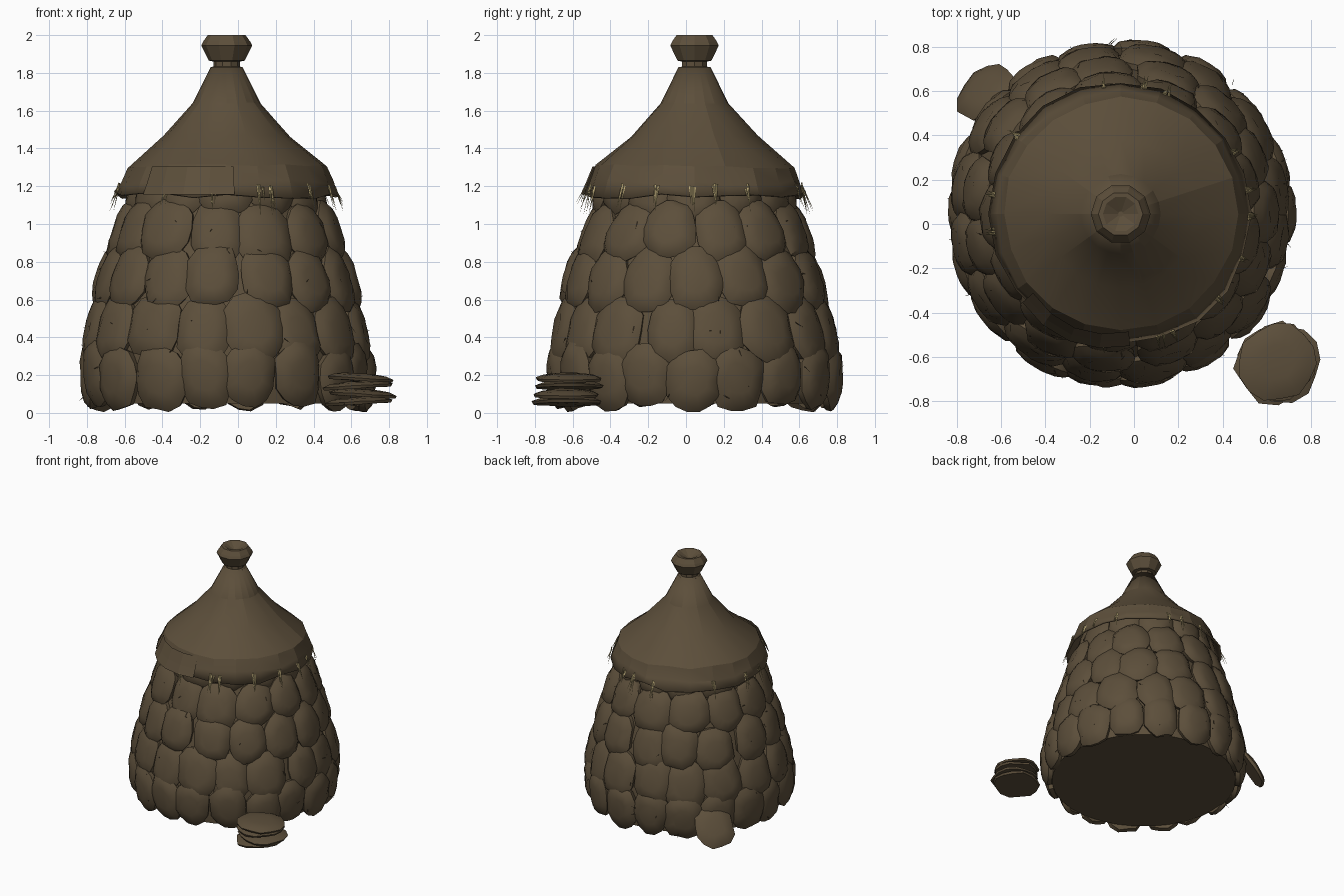
import bpy, bmesh, random
from math import sin, cos, pi, radians
from mathutils import Vector

random.seed(4)
cube = bpy.data.objects.get("Cube")
if cube:
    bpy.data.objects.remove(cube, do_unlink=True)

AXIS = Vector((-0.06, 0.045, 0))


def material(name, rgb):
    m = bpy.data.materials.new(name)
    m.use_nodes = True
    m.diffuse_color = (*rgb, 1)
    bsdf = next(n for n in m.node_tree.nodes if n.type == 'BSDF_PRINCIPLED')
    bsdf.inputs["Base Color"].default_value = (*rgb, 1)
    return m


BROWN = material("dark bark brown", (0.107, 0.077, 0.043))
STRAW = material("pale straw", (0.5, 0.4, 0.19))


def finish(bm, name, mat, smooth=None):
    bmesh.ops.recalc_face_normals(bm, faces=bm.faces)
    mesh = bpy.data.meshes.new(name)
    bm.to_mesh(mesh)
    bm.free()
    ob = bpy.data.objects.new(name, mesh)
    bpy.context.collection.objects.link(ob)
    mesh.materials.append(mat)
    if smooth:
        bpy.ops.object.select_all(action='DESELECT')
        bpy.context.view_layer.objects.active = ob
        ob.select_set(True)
        bpy.ops.object.shade_smooth_by_angle(angle=radians(smooth))
    return ob


def around(angle, r, z):
    """Point at an angle, radius and height about the hut's axis."""
    return AXIS + Vector((r * cos(angle), r * sin(angle), z))


def lathe(profile, sides, jitter=0.0, caps=(False, False)):
    bm = bmesh.new()
    rings = []
    for i, (r, z) in enumerate(profile):
        amount = jitter * i / len(profile)
        rings.append([bm.verts.new(around(2 * pi * k / sides,
                      r * (1 + random.uniform(-amount, amount)),
                      z + random.uniform(-amount, amount))) for k in range(sides)])
    for a, b in zip(rings, rings[1:]):
        for k in range(sides):
            n = (k + 1) % sides
            bm.faces.new((a[k], a[n], b[n], b[k]))
    for ring, cap in zip((rings[0], rings[-1]), caps):
        if cap:
            bm.faces.new(ring)
    return bm


def add_scale(bm, place, width, height, dome, thick, sides=14):
    """Domed rounded shingle; place(u, v, out) maps it into space."""
    wobble = [random.uniform(0.92, 1.07) for _ in range(sides)]
    skew = random.uniform(-0.15, 0.15)

    def ring(size, out):
        verts = []
        for k in range(sides):
            a = 2 * pi * k / sides
            c, s = cos(a), sin(a)
            # squarish oval outline
            q = size * wobble[k] / (abs(c) ** 2.6 + abs(s) ** 2.6) ** (1 / 2.6)
            u, v = c * q * width / 2, s * q * height / 2
            lump = random.uniform(-0.08, 0.08) * dome
            verts.append(bm.verts.new(place(u + skew * v * 0.3, v, out + lump)))
        return verts

    rings = [ring(0.45, dome * 0.92), ring(0.78, dome * 0.62),
             ring(1.0, 0), ring(0.96, -thick)]
    bm.faces.new(rings[0])
    bm.faces.new(rings[-1])
    for a, b in zip(rings, rings[1:]):
        for k in range(sides):
            n = (k + 1) % sides
            bm.faces.new((a[k], a[n], b[n], b[k]))


def add_blade(bm, base, tip, side):
    """Thin tapering four-sided sliver."""
    out = (tip - base).cross(side).normalized() * side.length * 0.5
    ring = [bm.verts.new(base + o) for o in (side, out, -side, -out)]
    end = bm.verts.new(tip)
    bm.faces.new(ring)
    for k in range(4):
        bm.faces.new((ring[k], ring[(k + 1) % 4], end))


# Inner wall
wall = [(0.70, 0.05), (0.72, 0.25), (0.69, 0.45), (0.63, 0.7),
        (0.55, 0.95), (0.46, 1.15), (0.42, 1.3)]
finish(lathe(wall, 32, caps=(True, True)), "inner_wall", BROWN, 40)

# Overlapping rows of shingles: bottom z, top z, bottom r, top r, count
rows = [(0.03, 0.35, 0.73, 0.745, 18),
        (0.28, 0.62, 0.745, 0.665, 16),
        (0.55, 0.87, 0.69, 0.60, 15),
        (0.81, 1.11, 0.615, 0.51, 13),
        (1.04, 1.33, 0.51, 0.43, 12)]
for i, (z0, z1, r0, r1, count) in enumerate(rows):
    bm = bmesh.new()
    for k in range(count):
        angle = 2 * pi * (k + 0.5 * (i % 2)) / count + random.uniform(-0.04, 0.04)
        mid_z = (z0 + z1) / 2 + random.uniform(-0.02, 0.02)
        push = random.uniform(-0.008, 0.012)

        def place(u, v, out):
            t = v / (z1 - z0) + 0.5
            r = r0 + (r1 - r0) * t + out + push
            return around(angle + u / r0, r, max(0.005, mid_z + v))
        add_scale(bm, place, 2 * pi * r0 / count * random.uniform(1.04, 1.2),
                  (z1 - z0) * random.uniform(1.0, 1.1), 0.045, 0.035)
    finish(bm, f"shingle_row_{i + 1}", BROWN, 50)

# Tiny twigs on the shingles
bm = bmesh.new()
for z0, z1, r0, r1, count in rows[:4]:
    for k in range(count):
        a = random.uniform(0, 2 * pi)
        t = random.uniform(0.1, 0.7)
        r = r0 + (r1 - r0) * t + 0.03
        z = z0 + (z1 - z0) * t
        add_blade(bm, around(a, r, z),
                  around(a + random.uniform(-0.04, 0.04), r + 0.025,
                         z + random.uniform(-0.04, 0.03)), Vector((0, 0, 0.004)))
finish(bm, "twigs", BROWN)

# Conical roof with a ragged hem
roof_profile = [(0.085, 1.83), (0.18, 1.64), (0.335, 1.465),
                (0.525, 1.305), (0.56, 1.22), (0.59, 1.155)]
roof = finish(lathe(roof_profile, 20, 0.022), "roof", BROWN, 15)
shell = roof.modifiers.new("thickness", 'SOLIDIFY')
shell.thickness = 0.015
shell.offset = -1

# Loose overlapping flap on the front of the roof
bm = bmesh.new()
strips = []
for k in range(5):
    a = radians(222 + k * 13)
    lift = 0.022 * sin(pi * k / 4) + 0.006
    strips.append([bm.verts.new(around(a, r + lift, z)) for r, z in roof_profile[3:]])
for a, b in zip(strips, strips[1:]):
    for k in range(2):
        bm.faces.new((a[k], b[k], b[k + 1], a[k + 1]))
finish(bm, "roof_flap", BROWN)

# Cap seat and faceted finial with a hollow top
finish(lathe([(0.085, 1.825), (0.07, 1.835), (0.07, 1.86), (0.095, 1.865),
              (0.135, 1.945), (0.125, 1.965), (0.1, 2.0), (0.08, 2.0),
              (0.012, 1.965)], 10, caps=(True, True)), "finial", BROWN)

# Straw tufts poking out along the hem
bm = bmesh.new()
for deg in (97, 80, 69, 29, 11, -1, -20, -41, -66, -72, -97, -124, 188, 172, 143):
    a = radians(deg)
    tangent = Vector((-sin(a), cos(a), 0))
    for k in range(4):
        shift = tangent * random.uniform(-0.016, 0.016)
        base = around(a, 0.575, random.uniform(1.185, 1.22)) + shift
        tip = around(a, random.uniform(0.60, 0.64), random.uniform(1.04, 1.12))
        add_blade(bm, base, tip + shift * random.uniform(-0.5, 1.5), tangent * 0.007)
finish(bm, "straw_tufts", STRAW)

# Stack of spare shingles by the front corner
for i, (z, size) in enumerate([(0.06, 0.35), (0.1, 0.33), (0.145, 0.34), (0.185, 0.33)]):
    bm = bmesh.new()
    turn = random.uniform(0, pi)
    cx, cy = 0.65 + random.uniform(-0.015, 0.015), -0.62 + random.uniform(-0.015, 0.015)
    add_scale(bm, lambda u, v, out: Vector((
        cx + u * cos(turn) - v * sin(turn),
        cy + u * sin(turn) + v * cos(turn),
        z + out + 0.06 * (u * cos(turn) - v * sin(turn)) * (-1) ** i)),
        size, size * 1.04, 0.025, 0.014)
    finish(bm, f"spare_shingle_{i + 1}", BROWN, 40)

# Fallen shingle leaning on the back corner
bm = bmesh.new()
lean_angle = radians(138)
add_scale(bm, lambda u, v, out: around(
    lean_angle + u / 0.83, 0.83 - v * 0.55 + out * 0.8, 0.145 + v * 0.83 + out * 0.5),
    0.29, 0.32, 0.03, 0.02)
finish(bm, "leaning_shingle", BROWN, 40)
